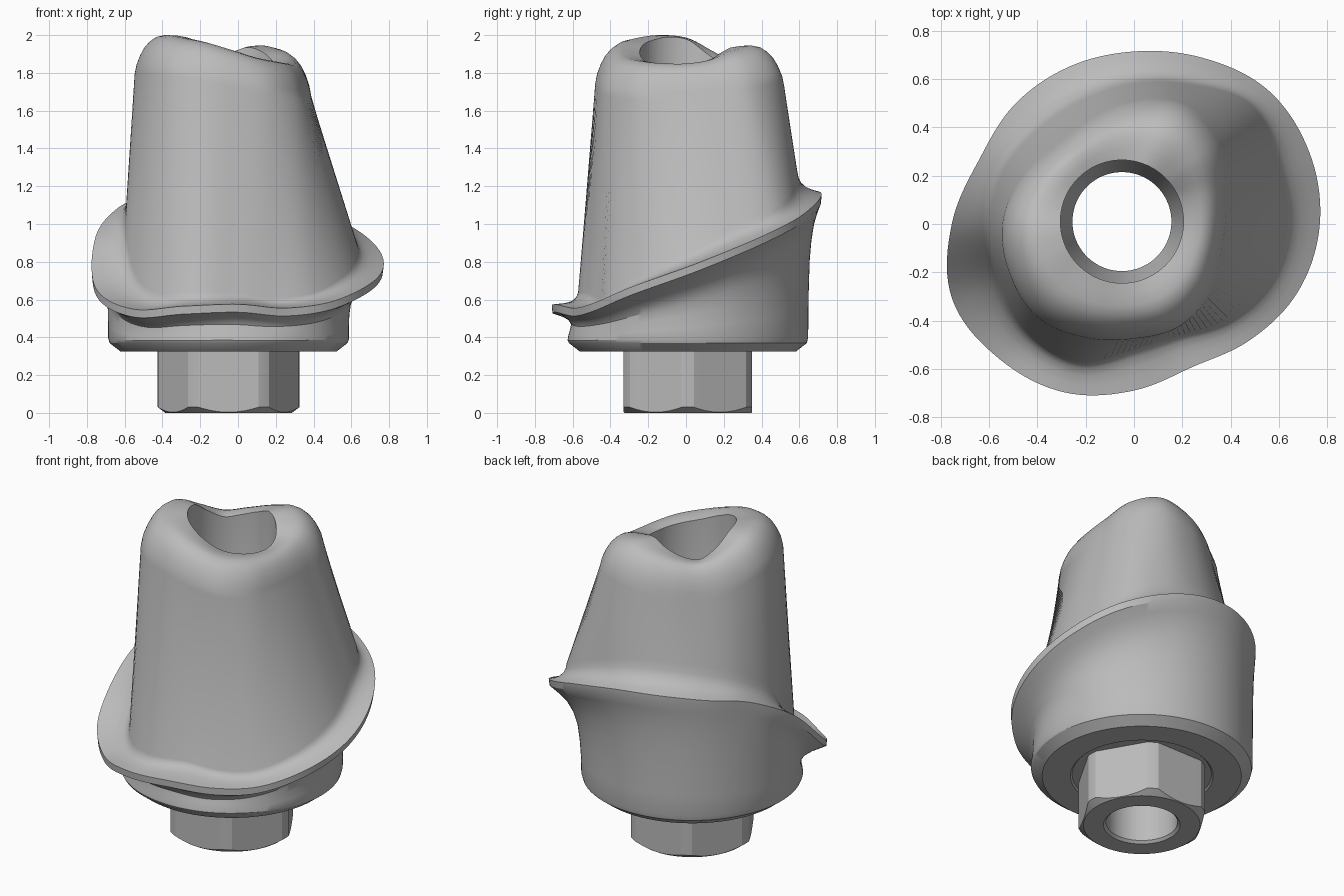
import bpy, bmesh, math
from mathutils import Vector

cube = bpy.data.objects.get("Cube")
if cube:
    bpy.data.objects.remove(cube, do_unlink=True)

SEGMENTS = 144
AXIS = Vector((-0.05, 0.01, 0))
BORE = 0.205

# Directional measures, one value per sixteenth turn, counter-clockwise from +x
MARGIN_RADIUS = [.77, .785, .785, .745, .715, .705, .7, .695,
                 .755, .815, .79, .755, .69, .64, .68, .735]
MARGIN_HEIGHT = [.77, .89, 1.01, 1.11, 1.165, 1.17, 1.14, 1.08,
                 .93, .66, .55, .565, .575, .555, .585, .67]
FOOT_RADIUS = [.635, .645, .69, .625, .58, .555, .555, .58,
               .595, .605, .63, .615, .52, .5, .56, .61]
SHOULDER_RADIUS = [.385, .42, .5, .54, .51, .475, .465, .505,
                   .545, .555, .555, .51, .475, .465, .43, .39]
CREST_HEIGHT = [1.85, 1.87, 1.92, 1.945, 1.91, 1.875, 1.86, 1.915,
                1.985, 2, 1.985, 1.96, 1.92, 1.88, 1.86, 1.85]


def around(table, i):
    """Periodic smooth interpolation of a directional table."""
    n = len(table)
    f = i / SEGMENTS * n
    k = int(f)
    t = f - k
    a, b, c, d = (table[(k + j) % n] for j in (-1, 0, 1, 2))
    return b + t / 2 * (c - a + t * (2 * a - 5 * b + 4 * c - d + t * (3 * (b - c) + d - a)))


def polar(i, radius, z, centre=Vector()):
    a = math.tau * i / SEGMENTS
    return centre + Vector((radius * math.cos(a), radius * math.sin(a), z))


def circle(radius, z):
    return [polar(i, radius, z, AXIS) for i in range(SEGMENTS)]


def loft(name, rings, angle, material):
    """Skin a closed chain of rings into a tube-like solid."""
    bm = bmesh.new()
    loops = [[bm.verts.new(p) for p in ring] for ring in rings]
    for lower, upper in zip(loops, loops[1:] + loops[:1]):
        for i in range(SEGMENTS):
            j = (i + 1) % SEGMENTS
            bm.faces.new((lower[i], lower[j], upper[j], upper[i]))
    bmesh.ops.recalc_face_normals(bm, faces=bm.faces)
    mesh = bpy.data.meshes.new(name)
    bm.to_mesh(mesh)
    bm.free()
    mesh.materials.append(material)
    obj = bpy.data.objects.new(name, mesh)
    bpy.context.collection.objects.link(obj)
    bpy.ops.object.select_all(action='DESELECT')
    obj.select_set(True)
    bpy.context.view_layer.objects.active = obj
    bpy.ops.object.shade_smooth_by_angle(angle=math.radians(angle))
    return obj


metal = bpy.data.materials.new("satin grey metal")
metal.use_nodes = True
grey = (0.5, 0.5, 0.5, 1)
metal.diffuse_color = grey
metal.node_tree.nodes["Principled BSDF"].inputs["Base Color"].default_value = grey


def skirt(f, spread, pinch):
    """Ring between the round base and the wavy margin."""
    ring = []
    for i in range(SEGMENTS):
        h = around(MARGIN_HEIGHT, i) - 0.042
        low = max(0, min(1, (0.85 - h) / 0.3))
        z = 0.38 + f * (h - 0.38)
        base = polar(i, 0.637 - pinch * low, z, AXIS)
        ring.append(base.lerp(polar(i, around(MARGIN_RADIUS, i), z), spread))
    return ring


def shelf(t, climb):
    """Ring from the margin edge inward to the foot of the post."""
    ring = []
    for i in range(SEGMENTS):
        outer, foot = around(MARGIN_RADIUS, i), around(FOOT_RADIUS, i)
        rise = 0.1 + 0.05 * math.cos(math.tau * i / SEGMENTS - 2.2)
        ring.append(polar(i, outer + t * (foot - outer),
                          around(MARGIN_HEIGHT, i) + climb * rise))
    return ring


def crown(t, drop):
    """Ring from the post shoulder inward to the bore mouth."""
    ring = []
    for i in range(SEGMENTS):
        z = around(CREST_HEIGHT, i) - drop
        ring.append(polar(i, around(SHOULDER_RADIUS, i), z).lerp(polar(i, 0.255, z, AXIS), t))
    return ring


# Abutment body: base, flared skirt, margin, post, rounded crown and bore
body = [circle(BORE, 0.335), circle(0.4, 0.335), circle(0.41, 0.325),
        circle(0.572, 0.325), circle(0.63, 0.37)]
body += [skirt(f, spread, pinch) for f, spread, pinch in (
    (0.03, 0, 0), (0.2, 0.01, 0.005), (0.4, 0.05, 0.017), (0.58, 0.12, 0.03),
    (0.72, 0.25, 0.03), (0.84, 0.45, 0.02), (0.93, 0.72, 0.01), (1, 0.97, 0))]
body += [shelf(t, climb) for t, climb in (
    (0, 0), (0.3, 0.08), (0.58, 0.2), (0.8, 0.4), (0.93, 0.65), (1, 1))]
body += [crown(t, drop) for t, drop in (
    (0, 0.2), (0.04, 0.15), (0.12, 0.1), (0.21, 0.06), (0.32, 0.03),
    (0.45, 0.008), (0.6, 0), (0.8, 0.002), (1, 0.01))]
body += [circle(0.255, 0.9), circle(BORE, 0.78)]
loft("abutment_body", body, 30, metal)


# Hexagonal connector with softened corners and a conical lower chamfer
def hex_ring(z, chamfered):
    ring = []
    for i in range(SEGMENTS):
        off_flat = (360 * i / SEGMENTS) % 60 - 30
        radius = min(0.375, 0.34 / math.cos(math.radians(off_flat)))
        lift = (radius - 0.335) * 0.75 if chamfered else 0
        ring.append(polar(i, radius, z + lift, AXIS))
    return ring


connector = [circle(BORE, 0.34), circle(BORE, 0.015), circle(0.22, 0),
             circle(0.335, 0), hex_ring(0, True), hex_ring(0.34, False)]
loft("hex_connector", connector, 15, metal)
